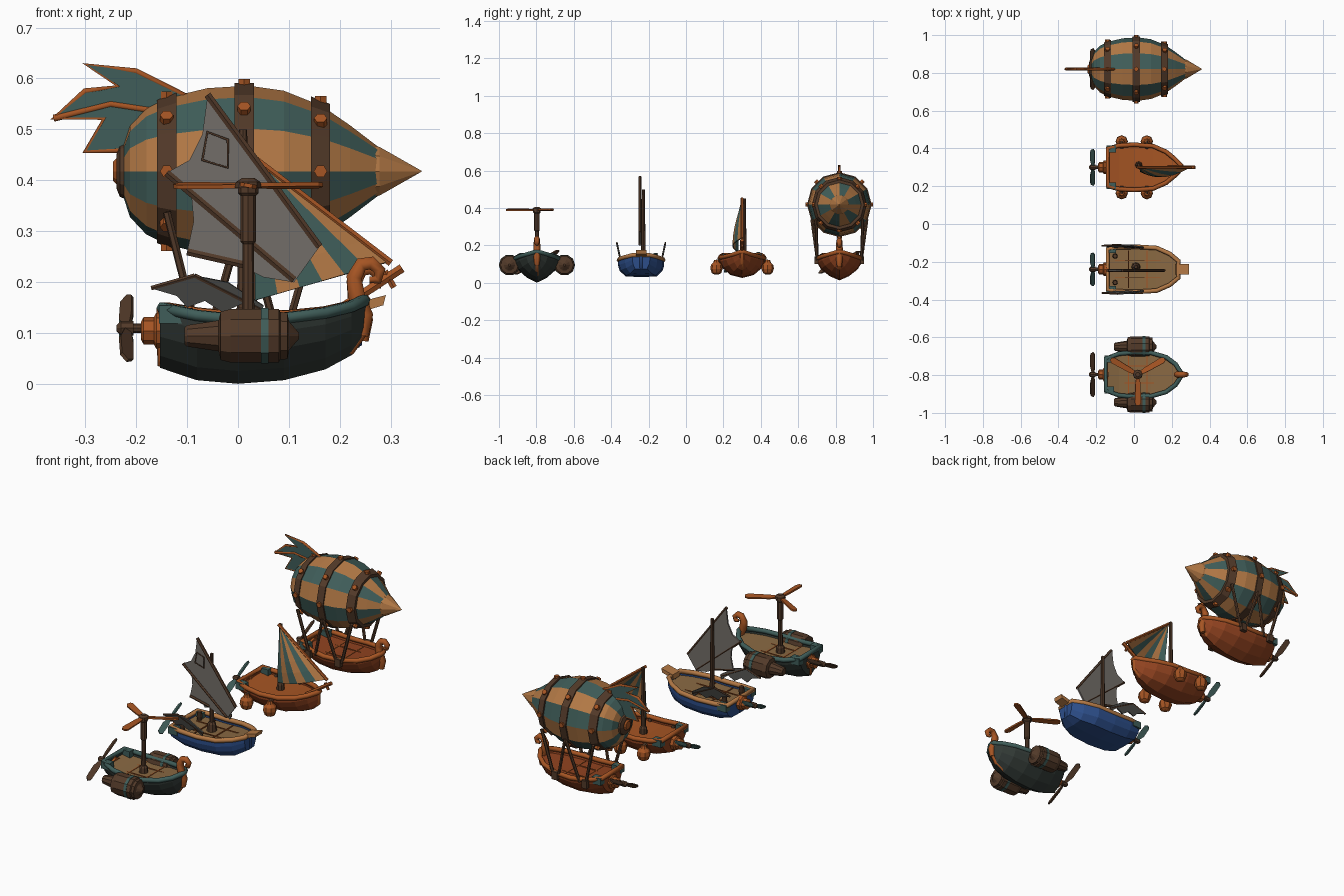
import bpy, bmesh
from math import sin, cos, pi, radians
from mathutils import Vector, Matrix

if "Cube" in bpy.data.objects:
    bpy.data.objects.remove(bpy.data.objects["Cube"])

PAL = dict(tan=(.45, .19, .06), teal=(.05, .11, .10), orange=(.38, .09, .017), brown=(.085, .042, .022),
           sail=(.17, .155, .14), blue=(.025, .075, .25), dark=(.032, .042, .037), deck=(.25, .14, .055),
           red=(.28, .055, .014), wing=(.07, .07, .065))
MATS = {}
for k, c in PAL.items():
    MATS[k] = bpy.data.materials.new(k)
    MATS[k].diffuse_color = (*c, 1)


def mesh(name, verts, faces, mats, idx=None, M=None, solid=0):
    me = bpy.data.meshes.new(name)
    me.from_pydata([tuple(v) for v in verts], [], faces)
    for m in mats.split():
        me.materials.append(MATS[m])
    if idx:
        me.polygons.foreach_set('material_index', idx)
    bm = bmesh.new()
    bm.from_mesh(me)
    bmesh.ops.recalc_face_normals(bm, faces=bm.faces)
    bm.to_mesh(me)
    bm.free()
    o = bpy.data.objects.new(name, me)
    bpy.context.collection.objects.link(o)
    if M:
        o.matrix_world = M
    if solid:
        s = o.modifiers.new('thickness', 'SOLIDIFY')
        s.thickness, s.offset = solid, 0
    return o


def lathe(name, prof, mats, loc, n=10, axis='X', rot=0):
    """Revolve (position, radius) pairs around an axis, striping materials by column."""
    k = len(mats.split())
    v = [(p, r * cos(2 * pi * i / n + rot), r * sin(2 * pi * i / n + rot)) for p, r in prof for i in range(n)]
    f = [(j * n + i, j * n + (i + 1) % n, (j + 1) * n + (i + 1) % n, (j + 1) * n + i)
         for j in range(len(prof) - 1) for i in range(n)]
    idx = [i % k for j in range(len(prof) - 1) for i in range(n)] + [0, 0]
    f += [tuple(range(n)), tuple((len(prof) - 1) * n + i for i in range(n))]
    M = Matrix.Translation(loc)
    if axis == 'Z':
        M = M @ Matrix.Rotation(-pi / 2, 4, 'Y')
    return mesh(name, v, f, mats, idx, M)


def rod(name, a, b, r, mat, n=6):
    a, b = Vector(a), Vector(b)
    o = lathe(name, [(0, r), ((b - a).length, r)], mat, a, n)
    o.matrix_world = Matrix.Translation(a) @ (b - a).to_track_quat('X', 'Z').to_matrix().to_4x4()
    return o


def plate(name, pts, t, mat, M):
    """Flat polygon in x-z, thickened along y."""
    n = len(pts)
    v = [(x, s * t / 2, z) for s in (-1, 1) for x, z in pts]
    f = [tuple(range(n)), tuple(range(n, 2 * n))] + [(i, (i + 1) % n, n + (i + 1) % n, n + i) for i in range(n)]
    return mesh(name, v, f, mat, M=M)


def box(name, c, s, mat):
    x, y, z = (d / 2 for d in s)
    return plate(name, [(-x, -z), (x, -z), (x, z), (-x, z)], 2 * y, mat, Matrix.Translation(c))


def tube(name, pts, r, mat, radii=None, cyclic=False, y=0):
    """Four-sided moulding following a path."""
    cu = bpy.data.curves.new(name, 'CURVE')
    cu.dimensions, cu.bevel_depth, cu.bevel_resolution, cu.use_fill_caps = '3D', r, 1, True
    sp = cu.splines.new('POLY')
    sp.points.add(len(pts) - 1)
    for i, p in enumerate(pts):
        sp.points[i].co = (p[0], p[1] + y, p[2], 1)
        sp.points[i].radius = radii[i] if radii else 1
    sp.use_cyclic_u = cyclic
    cu.materials.append(MATS[mat])
    o = bpy.data.objects.new(name, cu)
    bpy.context.collection.objects.link(o)
    return o


V_SECTION = [(0, 0), (.42, .2), (.8, .52), (.96, .8), (1, 1)]
FLAT_SECTION = [(0, 0), (.68, .03), (.93, .35), (1, .65), (1, 1)]
ROUND_SECTION = [(0, 0), (.5, .15), (.85, .5), (1, .8), (1, 1)]


def ship(tag, y, st, sec, hull, rim, keel, deck, prop, pr):
    # hull shell lofted through the stations
    row = [(-a, b) for a, b in sec[:0:-1]] + sec
    m = len(row)
    v = [(x, y + w * a, zb + (zt - zb) * b) for x, w, zt, zb in st for a, b in row]
    f = [(i * m + j, i * m + j + 1, (i + 1) * m + j + 1, (i + 1) * m + j)
         for i in range(len(st) - 1) for j in range(m - 1)]
    f += [tuple(range(m)), tuple((len(st) - 1) * m + j for j in range(m))]
    mesh(tag + '_hull', v, f, hull, solid=.008)
    # deck with seams
    dv = [(x, y + s * w * .95, zt - .022) for x, w, zt, zb in st for s in (-1, 1)]
    mesh(tag + '_deck', dv, [(2 * i, 2 * i + 1, 2 * i + 3, 2 * i + 2) for i in range(len(st) - 1)], deck, solid=.006)
    for x in (-.03, .07):
        box(tag + '_deck_seam', (x, y, .111), (.005, .2, .004), 'orange')
    for s in (-.045, .045):
        box(tag + '_deck_plank_line', (.02, y + s, .111), (.24, .004, .004), 'orange')
    # gunwale and keel mouldings
    tube(tag + '_gunwale', [(x, -w, zt) for x, w, zt, zb in st] + [(x, w, zt) for x, w, zt, zb in st[::-1]],
         .012, rim, cyclic=True, y=y)
    x0, w0, zt0, zb0 = st[0]
    tube(tag + '_keel', [(x0, 0, zt0), *[(x, 0, zb + .007) for x, w, zt, zb in st], (st[-1][0], 0, st[-1][2])],
         .01, keel, y=y)
    # stern blocks, motor and propeller
    for s in (-1, 1):
        box(tag + '_stern_block', (x0 + .02, y + s * (w0 - .003), zt0 - .013), (.05, .035, .035), 'teal')
    lathe(tag + '_motor', [(-.19, .018), (-.185, .027), (-.165, .027), (-.16, .036), (-.135, .036)],
          'orange', (0, y, .105), 8)
    lathe(tag + '_prop_shaft', [(-.238, .006), (-.23, .014), (-.205, .014), (-.205, .009), (-.18, .009)],
          'brown', (0, y, .11), 8)
    for s in (0, pi):
        M = (Matrix.Translation((-.217, y, .11)) @ Matrix.Rotation(radians(28) + s, 4, 'X')
             @ Matrix.Rotation(pi / 2, 4, 'Z') @ Matrix.Rotation(radians(55), 4, 'X'))
        plate(tag + '_prop_blade', [(.005, -.006), (pr * .4, -.018), (pr * .9, -.015), (pr, 0), (pr * .9, .012),
                                    (pr * .4, .012), (.005, .006)], .007, prop, M)


def curl(tag, y, h):
    # scrolled prow
    p = [(.245, .09), (.25, .13), (.232, .17), (.228, .205), (.242, .23), (.262, .233), (.278, .218), (.274, .2),
         (.258, .2)]
    tube(tag + '_prow_scroll', [(x, 0, z + h) for x, z in p], .016, 'orange',
         [.8, 1.1, 1.2, 1.1, 1, .95, .85, .7, .45], y=y)


Y1, Y2, Y3, Y4 = -.797, -.24, .3, .82
LONG = [(-.15, .085, .15, .035), (-.08, .11, .135, .012), (0, .118, .127, .005), (.09, .115, .13, .012),
        (.17, .092, .14, .033), (.22, .055, .152, .06), (.248, .012, .165, .1)]

# rotor ship
ship('rotor_ship', Y1, LONG, V_SECTION, 'dark', 'teal', 'orange', 'deck', 'brown', .135)
curl('rotor_ship', Y1, .005)
lathe('rotor_mast', [(.1, .022), (.135, .02), (.145, .012), (.275, .011), (.28, .015), (.37, .015), (.375, .02),
                     (.385, .02), (.385, .026), (.397, .024), (.405, .012)], 'brown', (.02, Y1, 0), 8, 'Z')
for a in (30, 150, 270):
    M = (Matrix.Translation((.02, Y1, .39)) @ Matrix.Rotation(radians(a), 4, 'Z')
         @ Matrix.Rotation(radians(80), 4, 'X'))
    plate('rotor_blade', [(.01, -.008), (.05, -.014), (.15, -.017), (.165, -.008), (.165, .008), (.15, .016),
                          (.05, .013), (.01, .008)], .008, 'orange', M)
for s in (-1, 1):
    lathe('side_engine', [(-.105, .017), (-.1, .022), (-.038, .032), (-.034, .05), (-.015, .055), (.08, .055),
                          (.083, .049), (.097, .048), (.1, .03), (.12, .006)], 'brown', (0, Y1 + s * .147, .095), 10)
    lathe('engine_band', [(.045, .057), (.06, .057)], 'teal', (0, Y1 + s * .147, .095), 10)
    rod('engine_mount', (.03, Y1 + s * .08, .09), (.03, Y1 + s * .14, .095), .02, 'brown')

# blue sail ship
ship('blue_ship', Y2, [(-.14, .108, .128, .055), (-.08, .117, .125, .04), (.02, .119, .122, .035), (.12, .113, .128, .04),
                       (.19, .082, .138, .05), (.235, .045, .148, .075)],
     FLAT_SECTION, 'blue', 'tan', 'blue', 'deck', 'teal', .1)
plate('bow_plank', [(.22, .135), (.285, .155), (.29, .175), (.225, .158)], .055, 'tan', Matrix.Translation((0, Y2, 0)))
lathe('blue_ship_mast', [(.1, .025), (.14, .02), (.15, .012), (.5, .008)], 'brown', (.01, Y2 + .012, 0), 8, 'Z')
plate('grey_sail', [(-.06, .565), (.05, .43), (.16, .27), (.135, .235), (.11, .2), (.05, .21), (0, .235), (-.1, .26),
                    (-.087, .32), (-.092, .375), (-.14, .415), (-.095, .44), (-.07, .49)], .008, 'sail',
      Matrix.Translation((0, Y2 - .004, 0)))
for a, b in (((-.06, .568), (.16, .27)), ((-.14, .415), (.11, .205)), ((-.1, .26), (.01, .235))):
    rod('sail_spar', (a[0], Y2 - .006, a[1]), (b[0], Y2 - .006, b[1]), .008, 'brown')
tube('sail_patch', [(-.07, -.01, .44), (-.02, -.01, .425), (-.02, -.01, .48), (-.06, -.01, .495)], .003, 'brown',
     cyclic=True, y=Y2)
for s in (-1, 1):
    M = Matrix.Translation((0, Y2 + s * .112, .13)) @ Matrix.Rotation(radians(-12 * s), 4, 'X')
    plate('side_fin', [(-.17, .06), (-.085, .085), (-.02, .072), (.05, .025), (.045, 0), (.01, .03), (-.03, .012),
                       (-.065, .035), (-.1, .022), (-.12, .045)], .007, 'wing', M)
    rod('fin_rib', M @ Vector((-.17, 0, .06)), M @ Vector((-.085, 0, .085)), .005, 'brown')
    rod('fin_rib', M @ Vector((-.085, 0, .085)), M @ Vector((.05, 0, .015)), .005, 'brown')
    lathe('deck_barrel', [(.1, .011), (.125, .014), (.15, .011)], 'brown', (-.1, Y2 + s * .07, 0), 8, 'Z')

# striped sail ship
ship('red_ship', Y3, [(-.14, .1, .15, .06), (-.08, .115, .14, .04), (0, .12, .132, .03), (.1, .113, .135, .035),
                      (.17, .082, .142, .05), (.215, .045, .152, .07), (.25, .01, .165, .1)],
     ROUND_SECTION, 'red', 'orange', 'orange', 'orange', 'teal', .11)
lathe('red_ship_mast', [(.1, .02), (.14, .018), (.15, .012), (.45, .008)], 'brown', (.025, Y3 + .012, 0), 8, 'Z')
A, B, C = Vector((.03, Y3, .445)), Vector((.295, Y3, .24)), Vector((.035, Y3, .165))
NC, NR = 6, 5
sv = []
for j in range(NR + 1):
    for i in range(NC + 1):
        s, t = i / NC, .03 + .97 * j / NR
        p = A + t * (C.lerp(B, s) - A)
        p.y -= .05 * t * sin(pi * (.15 + .85 * s)) * (1 + .3 * sin(pi * t))
        sv.append(p)
W = NC + 1
mesh('striped_sail', sv, [(j * W + i, j * W + i + 1, j * W + W + i + 1, j * W + W + i)
                          for j in range(NR) for i in range(NC)], 'teal tan',
     [i % 2 for j in range(NR) for i in range(NC)], solid=.006)
rod('sail_yard', (.02, Y3, .452), (.3, Y3, .238), .008, 'orange')
rod('bowsprit', (.18, Y3, .135), (.322, Y3, .228), .01, 'orange')
rod('bowsprit_cross', (.288, Y3, .222), (.306, Y3, .19), .007, 'orange')
for s in (-1, 1):
    for x in (-.065, .068):
        lathe('hanging_float', [(.045, .012), (.052, .025), (.075, .033), (.095, .03), (.108, .018), (.122, .012)],
              'orange', (x, Y3 + s * .137, 0), 8, 'Z')
        rod('float_arm', (x, Y3 + s * .1, .125), (x, Y3 + s * .14, .115), .009, 'brown')

# balloon ship
ship('balloon_ship', Y4, [(x, w, zt, zb + .012) for x, w, zt, zb in LONG], V_SECTION, 'red', 'orange', 'orange',
     'red', 'brown', .125)
curl('balloon_ship', Y4, -.005)
ZB = .418
PROF = [(-.225, .05), (-.212, .09), (-.18, .124), (-.14, .144), (-.06, .163), (.02, .168), (.09, .158), (.165, .128),
        (.22, .09), (.275, .048)]
lathe('balloon', PROF, 'teal tan', (0, Y4, ZB), 12)
lathe('balloon_nose', [(.27, .052), (.278, .05), (.36, .001)], 'tan', (0, Y4, ZB), 10)
lathe('balloon_rear_ring', [(-.238, .035), (-.232, .05), (-.22, .055)], 'brown', (0, Y4, ZB), 12)
lathe('balloon_rear_cap', [(-.245, .02), (-.235, .03)], 'orange', (0, Y4, ZB), 10)
for x, r0, r1 in ((-.14, .141, .155), (.012, .173, .173), (.162, .147, .132)):
    lathe('balloon_band', [(x - .019, r0 - .02), (x - .019, r0), (x + .019, r1), (x + .019, r1 - .02)], 'brown',
          (0, Y4, ZB), 12)
    r = (r0 + r1) / 2
    for k in range(8):
        d = Vector((0, cos(k * pi / 4), sin(k * pi / 4)))
        c = Vector((x, Y4, ZB))
        rod('band_bolt', c + d * (r - .012), c + d * (r + .008), .013, 'orange')
# tail fin with frame
FIN = [(-.3, .628), (-.2, .614), (-.1, .565), (-.12, .5), (-.2, .46), (-.3, .457), (-.262, .522), (-.362, .522),
       (-.3, .575), (-.235, .585)]
plate('tail_fin', FIN, .01, 'teal', Matrix.Translation((0, Y4, 0)))
tube('tail_fin_frame', [(x, 0, z) for x, z in FIN], .007, 'orange', cyclic=True, y=Y4)
tube('tail_fin_rib', [(-.362, 0, .522), (-.25, 0, .55), (-.12, 0, .53)], .008, 'orange', y=Y4)
# struts from bands to hull
for s in (-1, 1):
    for xt, xb, rt in ((-.14, -.085, .135), (.012, -.05, .148), (.012, .07, .148), (.162, .1, .125)):
        rod('balloon_strut', (xt, Y4 + s * rt, ZB - .08), (xb, Y4 + s * .118, .12), .008, 'brown')
    for xb in (-.085, .085):
        box('strut_foot', (xb, Y4 + s * .123, .12), (.03, .02, .04), 'brown')

for m in bpy.data.materials:
    if m.users and not m.is_grease_pencil:
        m.use_nodes = True
        m.node_tree.nodes["Principled BSDF"].inputs["Base Color"].default_value = m.diffuse_color
